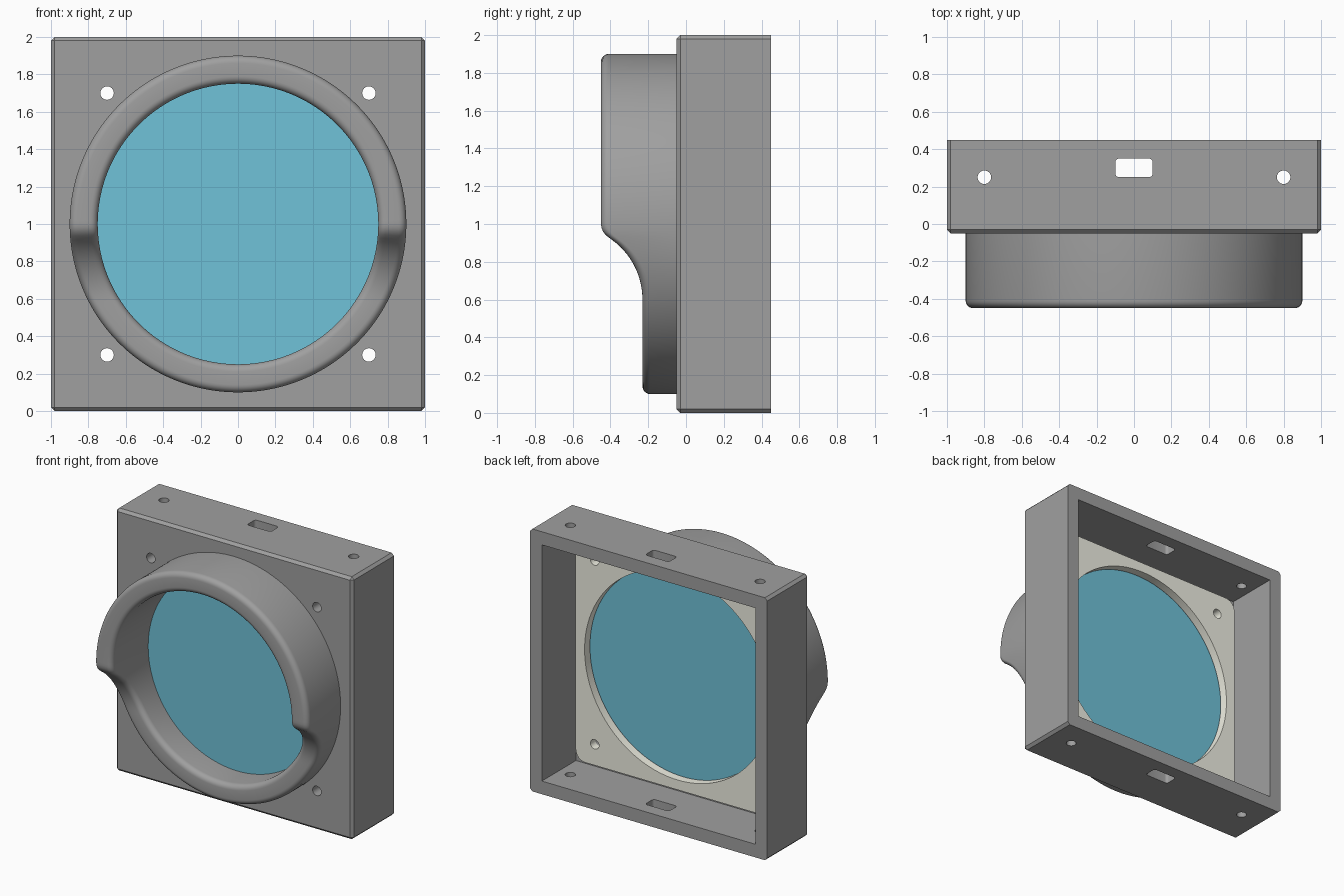
import bpy, bmesh
from math import sin, cos, pi, sqrt, radians
from mathutils import Matrix, Vector

if "Cube" in bpy.data.objects:
    bpy.data.objects.remove(bpy.data.objects["Cube"])

GREY = (0.35, 0.35, 0.35)


def shade(ob):
    bpy.ops.object.select_all(action='DESELECT')
    ob.select_set(True)
    bpy.context.view_layer.objects.active = ob
    bpy.ops.object.shade_smooth_by_angle(angle=radians(30))


def finish(name, bm, color=None, smooth=False):
    bmesh.ops.recalc_face_normals(bm, faces=bm.faces)
    me = bpy.data.meshes.new(name)
    bm.to_mesh(me)
    bm.free()
    ob = bpy.data.objects.new(name, me)
    bpy.context.collection.objects.link(ob)
    if color:
        mat = bpy.data.materials.new(name + "_colour")
        mat.diffuse_color = (*color, 1)
        mat.use_nodes = True
        mat.node_tree.nodes["Principled BSDF"].inputs["Base Color"].default_value = mat.diffuse_color
        me.materials.append(mat)
    if smooth:
        shade(ob)
    return ob


def box(lo, hi, bevel=0, pick=None, segments=1):
    """Box between two corners; bevels the edges accepted by pick(v1, v2)."""
    lo, hi = Vector(lo), Vector(hi)
    bm = bmesh.new()
    bmesh.ops.create_cube(bm, size=1, matrix=Matrix.Translation((lo + hi) / 2) @ Matrix.Diagonal((*(hi - lo), 1)))
    if bevel:
        edges = [e for e in bm.edges if pick(e.verts[0].co, e.verts[1].co)]
        bmesh.ops.bevel(bm, geom=edges, offset=bevel, segments=segments, profile=0.5, affect='EDGES')
    return bm


def cylinder(r, centre, length, axis='Y', n=32):
    bm = bmesh.new()
    rot = Matrix.Rotation(pi / 2, 4, 'X') if axis == 'Y' else Matrix()
    bmesh.ops.create_cone(bm, cap_ends=True, segments=n, radius1=r, radius2=r, depth=length,
                          matrix=Matrix.Translation(centre) @ rot)
    return bm


def cut(ob, bm):
    cutter = finish("cutter", bm)
    cutter.hide_render = True
    mod = ob.modifiers.new("cut", 'BOOLEAN')
    mod.operation, mod.solver, mod.object = 'DIFFERENCE', 'EXACT', cutter
    bpy.context.view_layer.objects.active = ob
    bpy.ops.object.modifier_apply(modifier=mod.name)
    bpy.data.objects.remove(cutter)


def along_y(a, b):
    return abs(a.y - b.y) > 1e-4


def along_z(a, b):
    return abs(a.z - b.z) > 1e-4


# Housing: chamfered box, open at the back
housing = finish("housing", box((-1, -0.05, 0), (1, 0.45, 2), 0.02,
                                lambda a, b: not (a.y > 0.4 and b.y > 0.4)), GREY)
cut(housing, box((-0.9, 0.04, 0.1), (0.9, 0.6, 1.9)))

# Mounting plate inside, just clear of the walls
plate = finish("mounting_plate", box((-0.86, 0.04, 0.14), (0.86, 0.1, 1.86), 0.08, along_y, 6),
               (0.87, 0.87, 0.77))

# Lens opening and four screw holes through both
for ob, radius in ((housing, 0.785), (plate, 0.785)):
    cut(ob, cylinder(radius, (0, 0, 1), 0.4, n=128))
    for x in (-0.7, 0.7):
        for z in (0.3, 1.7):
            cut(ob, cylinder(0.036, (x, 0, z), 0.4))

# Holes and cable slots through the top and bottom walls
for x in (-0.8, 0.8):
    cut(housing, cylinder(0.036, (x, 0.25, 1), 2.4, 'Z'))
cut(housing, box((-0.1, 0.25, -0.2), (0.1, 0.35, 2.2), 0.02, along_z, 4))
shade(housing)
shade(plate)

# Lens disc
finish("lens", cylinder(0.785, (0, 0.0125, 1), 0.045, n=128), (0.163, 0.54, 0.69), True)


# Visor: full depth above, sweeping back to a shallow rim below
def rim_y(z):
    if z >= 1:
        return -0.45
    if z > 0.9315:
        return -0.37 - sqrt(0.08 ** 2 - (z - 1) ** 2)
    if z > 0.6:
        return -0.62 + sqrt(0.39 ** 2 - (z - 0.6) ** 2)
    return -0.23


OUTER, INNER, FILLET, N, STEPS = 0.9, 0.75, 0.04, 256, 6
arc = [i / STEPS * pi / 2 for i in range(STEPS + 1)]
section = [(OUTER - FILLET * (1 - cos(a)), FILLET * (1 - sin(a))) for a in arc]
section += [(INNER + FILLET * (1 - sin(a)), FILLET * (1 - cos(a))) for a in arc]
bm = bmesh.new()
rings = []
for i in range(N):
    t = 2 * pi * i / N
    ring = [bm.verts.new((OUTER * cos(t), -0.04, 1 + OUTER * sin(t)))]
    for r, dy in section:
        z = 1 + r * sin(t)
        ring.append(bm.verts.new((r * cos(t), rim_y(z) + dy, z)))
    # inner wall runs back to the lens
    ring.append(bm.verts.new((INNER * cos(t), -0.008, 1 + INNER * sin(t))))
    ring.append(bm.verts.new((0.787 * cos(t), -0.008, 1 + 0.787 * sin(t))))
    ring.append(bm.verts.new((0.787 * cos(t), -0.04, 1 + 0.787 * sin(t))))
    rings.append(ring)
for i in range(N):
    a, b = rings[i], rings[(i + 1) % N]
    for j in range(len(a)):
        k = (j + 1) % len(a)
        bm.faces.new((a[j], a[k], b[k], b[j]))
finish("visor", bm, GREY, True)
